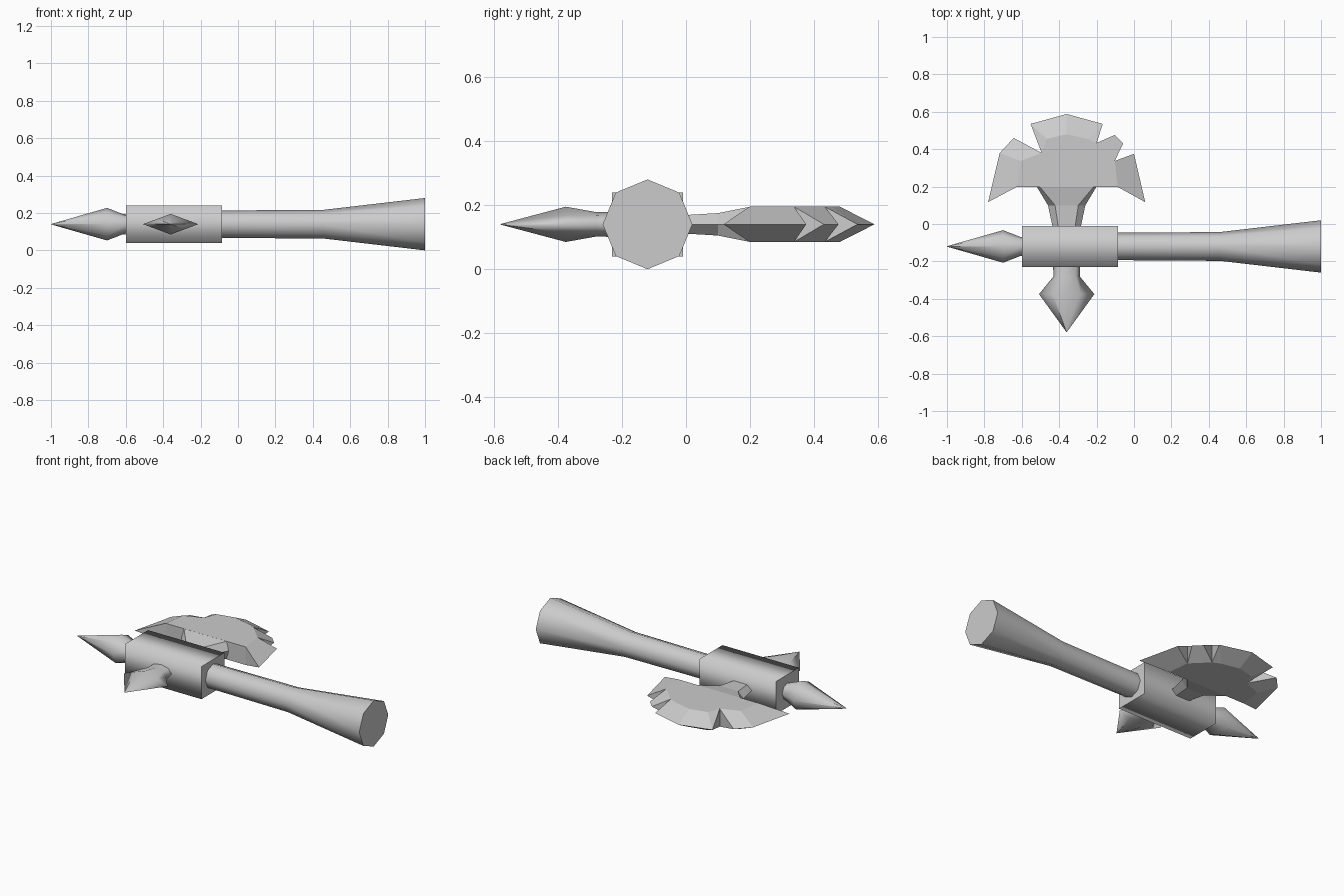
import bpy, bmesh, math
from mathutils import Vector

if "Cube" in bpy.data.objects:
    bpy.data.objects.remove(bpy.data.objects["Cube"], do_unlink=True)

steel = bpy.data.materials.new("plain grey")
steel.use_nodes = True
GREY = (0.6, 0.6, 0.6, 1)
steel.diffuse_color = GREY
steel.node_tree.nodes["Principled BSDF"].inputs["Base Color"].default_value = GREY

AXIS_Y, MID_Z, HEAD_X = -0.12, 0.14, -0.36


def finish(name, bm):
    bmesh.ops.recalc_face_normals(bm, faces=bm.faces)
    mesh = bpy.data.meshes.new(name)
    bm.to_mesh(mesh)
    bm.free()
    mesh.materials.append(steel)
    obj = bpy.data.objects.new(name, mesh)
    bpy.context.collection.objects.link(obj)
    return obj


def ring(sides, turn=0.0):
    step = 2 * math.pi / sides
    return [(math.cos(step * i + turn), math.sin(step * i + turn)) for i in range(sides)]


OCTAGON = ring(8)
# Diamond with a point in the middle of each side, to match the octagon
DIAMOND = [(c / (abs(c) + abs(s)), s / (abs(c) + abs(s))) for c, s in OCTAGON]
SQUARE = ring(4, math.pi / 4)


def loft(name, stations, place):
    """Skin rings of (distance, width, height, section); smooth sides, sharp caps."""
    bm = bmesh.new()
    loops = [[bm.verts.new(place(t, u * w, v * h)) for u, v in section]
             for t, w, h, section in stations]
    n = len(loops[0])
    for a, b in zip(loops, loops[1:]):
        for i in range(n):
            j = (i + 1) % n
            bm.faces.new((a[i], a[j], b[j], b[i])).smooth = True
    for cap in (loops[0], loops[-1]):
        for edge in bm.faces.new(cap).edges:
            edge.smooth = False
    bmesh.ops.remove_doubles(bm, verts=bm.verts, dist=0.0005)
    return finish(name, bm)


def along_x(t, u, v):
    return Vector((t, AXIS_Y + u, MID_Z + v))


def along_y(t, u, v):
    return Vector((HEAD_X + u, t, MID_Z + v))


# Handle, head block and end spike share the long axis
loft("handle", [(t, r, r, OCTAGON) for t, r in
                ((-0.12, 0.073), (0.46, 0.077), (1.0, 0.14))], along_x)
loft("head_block", [(t, 0.156, 0.141, SQUARE) for t in (-0.6, -0.085)], along_x)
loft("end_spike", [(t, r, r, OCTAGON) for t, r in
                   ((-0.57, 0.05), (-0.605, 0.05), (-0.7, 0.087), (-1.0, 0.001))], along_x)

# Flattened spike opposite the blade
loft("front_spike", [(-0.2, 0.074, 0.04, OCTAGON), (-0.28, 0.07, 0.038, OCTAGON),
                     (-0.375, 0.148, 0.055, DIAMOND), (-0.578, 0.001, 0.001, DIAMOND)], along_y)

# Blade neck: six-sided sections flaring into the blade
neck = []
for t, mid, top, h in ((-0.05, 0.068, 0.04, 0.026), (0.1, 0.1, 0.062, 0.035),
                       (0.2, 0.16, 0.145, 0.055)):
    k = top / mid
    neck.append((t, mid, h, [(1, 0), (k, 1), (-k, 1), (-1, 0), (-k, -1), (k, -1)]))
blade_neck = loft("blade_neck", neck, along_y)
for poly in blade_neck.data.polygons:
    poly.use_smooth = False

# Blade: thick inner plate with sharpened teeth around its rim
INNER = [(-0.267, 0.198), (-0.246, 0.337), (-0.134, 0.38), (-0.107, 0.455), (0, 0.48),
         (0.11, 0.455), (0.16, 0.433), (0.257, 0.337), (0.273, 0.198)]
# Each tooth: its points on the rim, its cutting edge
TEETH = [((0, 1, 2), [(-0.42, 0.117), (-0.358, 0.38), (-0.283, 0.46)]),
         ((2, 3, 4, 5, 6), [(-0.193, 0.535), (-0.193, 0.535), (0, 0.588),
                            (0.193, 0.535), (0.193, 0.535)]),
         ((6, 7), [(0.257, 0.476), (0.302, 0.43)]),
         ((7, 8), [(0.36, 0.375), (0.42, 0.117)])]
bm = bmesh.new()
upper, lower = [[bm.verts.new(along_y(y, x, h)) for x, y in INNER] for h in (0.055, -0.055)]
bm.faces.new(upper)
bm.faces.new(lower)
bm.faces.new((upper[0], upper[-1], lower[-1], lower[0]))
for rim, points in TEETH:
    made = {p: bm.verts.new(along_y(p[1], p[0], 0)) for p in points}
    edge = [made[p] for p in points]
    for side in (upper, lower):
        for i in range(len(rim) - 1):
            corners = [side[rim[i]], side[rim[i + 1]], edge[i + 1], edge[i]]
            bm.faces.new(list(dict.fromkeys(corners)))
    for i in (0, -1):
        bm.faces.new((upper[rim[i]], lower[rim[i]], edge[i]))
bmesh.ops.triangulate(bm, faces=[f for f in bm.faces if len(f.verts) > 4])
finish("axe_blade", bm)
